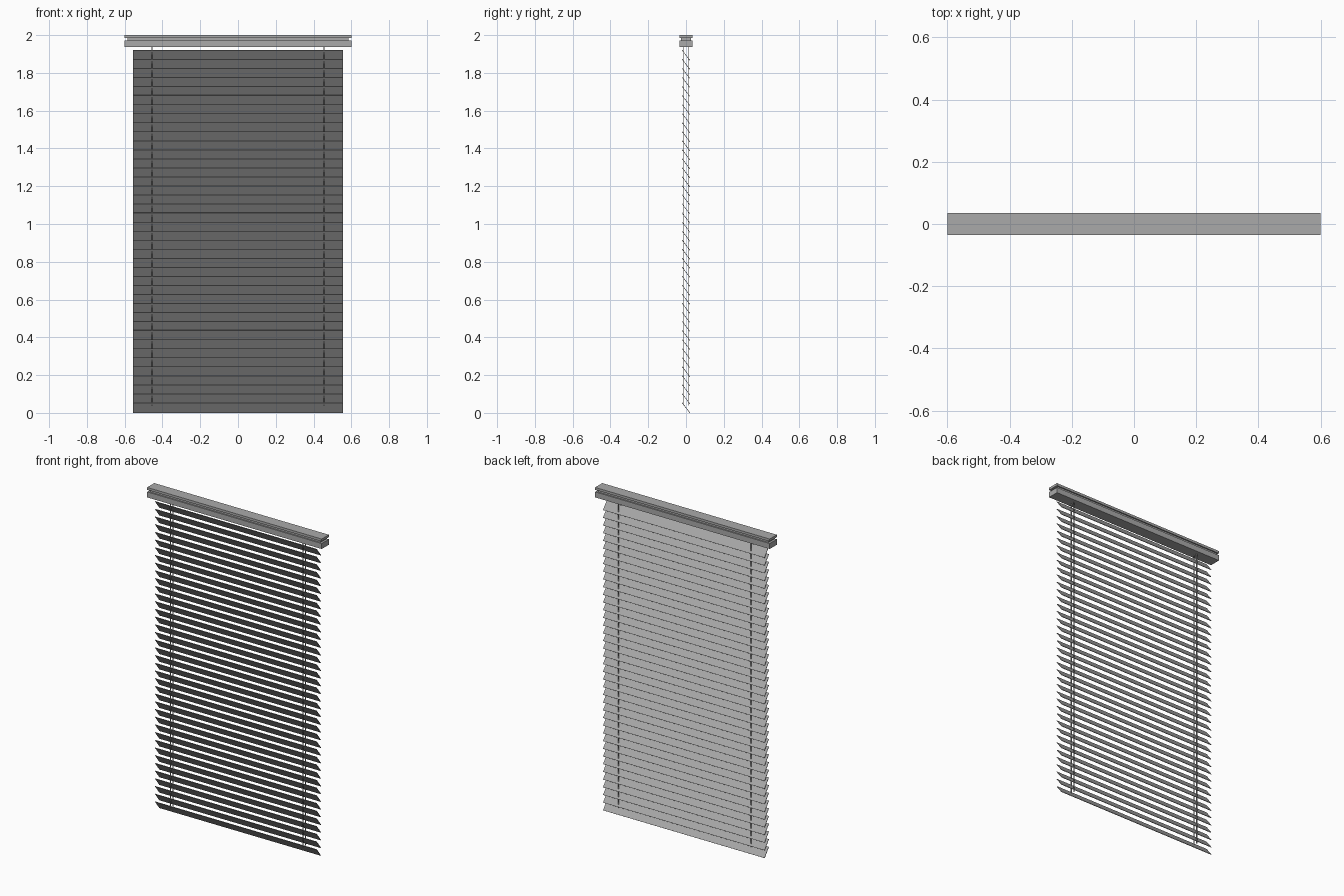
import bpy, bmesh, math
from mathutils import Matrix, Vector

cube = bpy.data.objects.get("Cube")
if cube:
    bpy.data.objects.remove(cube)


def material(name, rgb):
    m = bpy.data.materials.new(name)
    m.use_nodes = True
    m.diffuse_color = (*rgb, 1)
    m.node_tree.nodes["Principled BSDF"].inputs["Base Color"].default_value = (*rgb, 1)
    return m


GREY = material("plain grey", (0.4, 0.4, 0.4))


def box(name, size, centre, tilt=0):
    bm = bmesh.new()
    bmesh.ops.create_cube(bm, size=1)
    bmesh.ops.transform(bm, verts=bm.verts,
                        matrix=Matrix.Rotation(tilt, 4, "X") @ Matrix.Diagonal((*size, 1)))
    mesh = bpy.data.meshes.new(name)
    bm.to_mesh(mesh)
    bm.free()
    mesh.materials.append(GREY)
    ob = bpy.data.objects.new(name, mesh)
    ob.location = Vector(centre)
    bpy.context.collection.objects.link(ob)
    return ob


# Head rail: cap and base with a recessed groove all round
box("rail_cap", (1.2, 0.07, 0.015), (0, 0, 1.9925))
box("rail_groove", (1.172, 0.054, 0.02), (0, 0, 1.979))
box("rail_base", (1.2, 0.07, 0.034), (0, 0, 1.955))

# Slats: tilted with the front edge high, repeated upwards
COUNT, RISE, DEPTH = 40, 0.054, 0.042
PITCH = (1.92 - RISE) / (COUNT - 1)
slat = box("slats", (1.11, math.hypot(RISE, DEPTH), 0.003), (0, 0, RISE / 2),
           -math.atan2(RISE, DEPTH))
stack = slat.modifiers.new("stack", "ARRAY")
stack.count = COUNT
stack.use_relative_offset = False
stack.use_constant_offset = True
stack.constant_offset_displace = (0, 0, PITCH)

# Ladder cords: a front and a back cord on each side
for side, x in (("right", -0.455), ("left", 0.455)):
    for face, y in (("front", -0.012), ("back", 0.012)):
        box(f"{side}_{face}_cord", (0.006, 0.003, 1.9), (x, y, 0.99))
